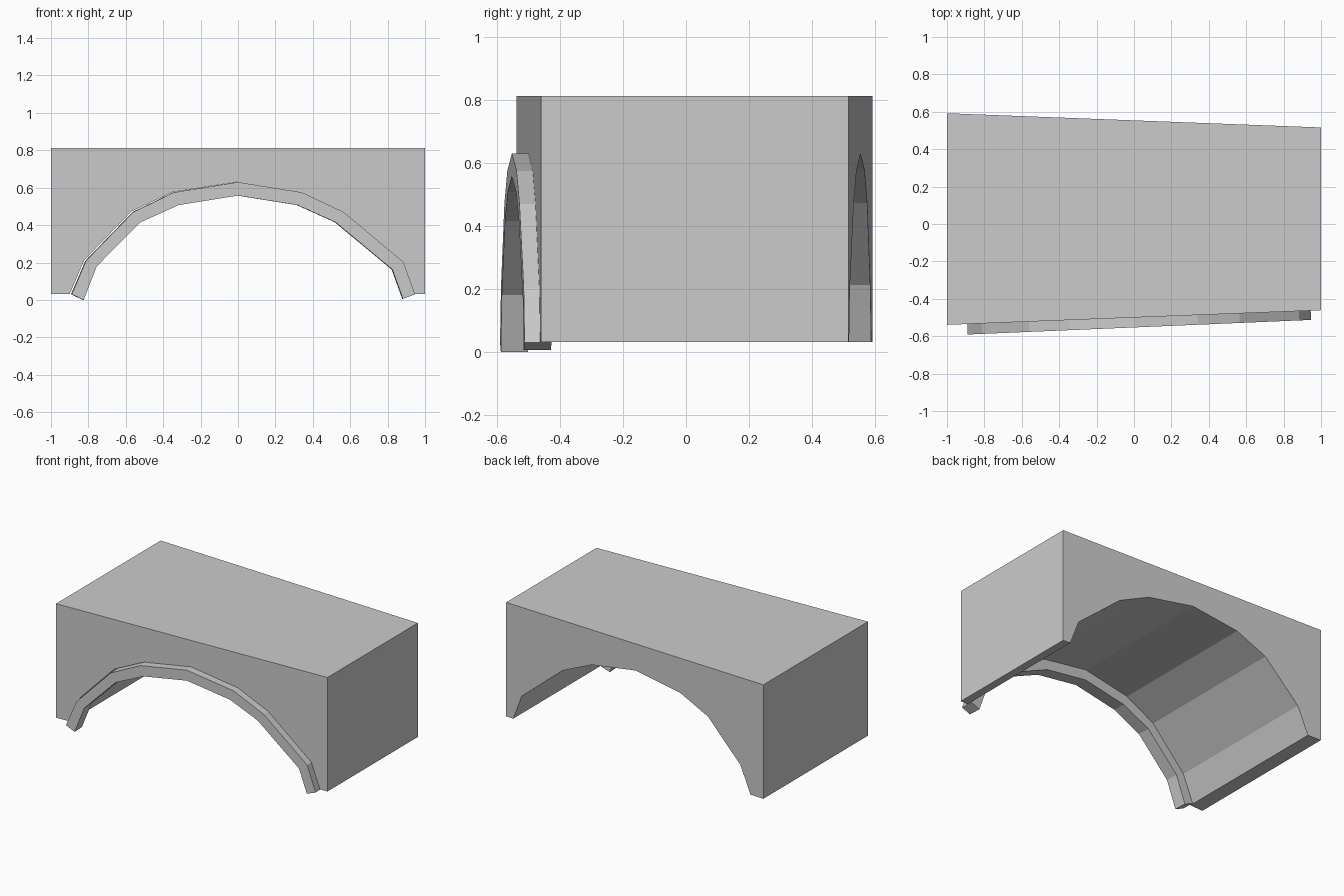
import bpy, bmesh

if "Cube" in bpy.data.objects:
    bpy.data.objects.remove(bpy.data.objects["Cube"])


def prism(name, profile, front, back, skew=0.0):
    """Extrude an (x, z) outline between two slanted planes y = a + b * x."""
    bm = bmesh.new()
    near = [bm.verts.new((x, front[0] + front[1] * x, z)) for x, z in profile]
    far = [bm.verts.new((x + skew, back[0] + back[1] * x, z)) for x, z in profile]
    bm.faces.new(near)
    bm.faces.new(far[::-1])
    n = len(profile)
    for i in range(n):
        j = (i + 1) % n
        bm.faces.new((near[i], far[i], far[j], near[j]))
    bmesh.ops.recalc_face_normals(bm, faces=bm.faces)
    mesh = bpy.data.meshes.new(name)
    bm.to_mesh(mesh)
    bm.free()
    obj = bpy.data.objects.new(name, mesh)
    bpy.context.collection.objects.link(obj)
    return obj


# Bridge block with the arched tunnel as part of its outline
tunnel = [(-0.9, 0.032), (-0.822, 0.213), (-0.57, 0.473), (-0.35, 0.576), (-0.008, 0.63),
          (0.336, 0.572), (0.56, 0.47), (0.88, 0.203), (0.945, 0.032)]
block = [(-1, 0.032)] + tunnel + [(1, 0.032), (1, 0.812), (-1, 0.812)]
prism("bridge_block", block, (-0.5, 0.039), (0.554, -0.038))

# Raised arch trim on the front opening
outer = [(-0.889, 0.03), (-0.812, 0.21), (-0.56, 0.47), (-0.342, 0.575), (0, 0.63),
         (0.342, 0.575), (0.565, 0.47), (0.884, 0.203), (0.947, 0.03)]
inner = [(-0.825, 0.0), (-0.755, 0.18), (-0.522, 0.415), (-0.318, 0.507), (0, 0.558),
         (0.318, 0.507), (0.522, 0.415), (0.825, 0.163), (0.882, 0.006)]
prism("arch_trim", outer + inner[::-1], (-0.553, 0.0425), (-0.467, 0.0425), -0.004)
